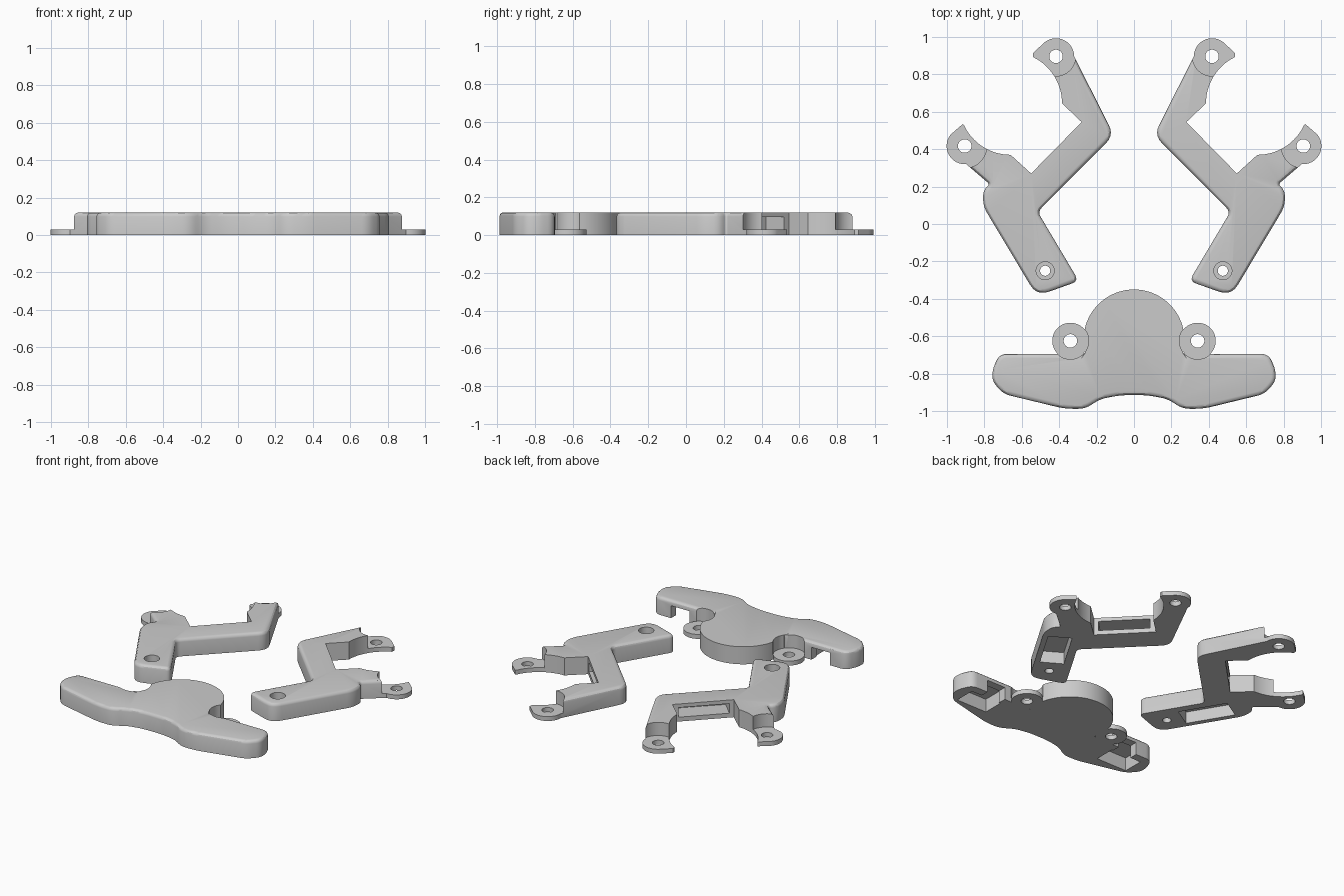
import bpy, bmesh
from math import cos, sin, radians
from mathutils import Vector

if "Cube" in bpy.data.objects:
    bpy.data.objects.remove(bpy.data.objects["Cube"])

HEIGHT, TAB, BEVEL = 0.12, 0.03, 0.022
ROOF = 0.09          # ceiling of the hollows underneath

grey = bpy.data.materials.new("plain_grey")
grey.use_nodes = True
grey.diffuse_color = (0.6, 0.6, 0.6, 1)
grey.node_tree.nodes["Principled BSDF"].inputs["Base Color"].default_value = (0.6, 0.6, 0.6, 1)


def arc(c, r, a0, a1, n=20):
    """Points along a circular arc, in degrees."""
    angles = [radians(a0 + (a1 - a0) * i / n) for i in range(n + 1)]
    return [(c[0] + r * cos(a), c[1] + r * sin(a)) for a in angles]


def rounded(start, corners, end, n=5):
    """Open chain whose corners (x, y, size) are eased into curves."""
    pts = [Vector(start)] + [Vector(c[:2]) for c in corners] + [Vector(end)]
    out = [pts[0]]
    for i, c in enumerate(corners, 1):
        p = pts[i]
        a = p + (pts[i - 1] - p).normalized() * c[2]
        b = p + (pts[i + 1] - p).normalized() * c[2]
        for k in range(n + 1):
            t = k / n
            q = a * (1 - t) ** 2 + p * 2 * t * (1 - t) + b * t * t
            if (q - out[-1]).length > 0.002:
                out.append(q)
    return [tuple(p) for p in out + [pts[-1]]]


def inset(chain, d):
    """Move a counter-clockwise chain inwards by d."""
    pts = [Vector(p) for p in chain]
    normals = []
    for a, b in zip(pts, pts[1:]):
        e = (b - a).normalized()
        normals.append(Vector((-e.y, e.x)))
    out = []
    for p, n0, n1 in zip(pts, normals[:1] + normals, normals + normals[-1:]):
        out.append(tuple(p + (n0 + n1) * (d / (1 + n0.dot(n1)))))
    return out


def loft(name, rings):
    """Closed solid from equal outlines stacked as (points, z)."""
    bm = bmesh.new()
    loops = [[bm.verts.new((p[0], p[1], z)) for p in pts] for pts, z in rings]
    bm.faces.new(loops[0][::-1])
    bm.faces.new(loops[-1])
    for low, top in zip(loops, loops[1:]):
        for i in range(len(low)):
            bm.faces.new((low[i - 1], low[i], top[i], top[i - 1]))
    bmesh.ops.recalc_face_normals(bm, faces=bm.faces)
    mesh = bpy.data.meshes.new(name)
    bm.to_mesh(mesh)
    bm.free()
    mesh.materials.append(grey)
    ob = bpy.data.objects.new(name, mesh)
    bpy.context.collection.objects.link(ob)
    return ob


def body(name, sharp, chain):
    """Solid whose top edge is rounded over along the chain only."""
    rings = [(sharp + chain, 0)]
    for a in (0, 30, 60, 90):
        d = BEVEL * (1 - cos(radians(a)))
        z = HEIGHT - BEVEL * (1 - sin(radians(a)))
        rings.append((sharp + inset(chain, d), z))
    return loft(name, rings)


def disc(c, r, z0, z1):
    pts = arc(c, r, 0, 352.5, 47)
    return loft("disc_tool", [(pts, z0), (pts, z1)])


def slab(u, u0, u1, v0, v1, z0, z1):
    """Box aligned to direction u in plan; v runs to the right of u."""
    u = Vector(u).normalized()
    v = Vector((u.y, -u.x))
    pts = [u * a + v * b for a, b in ((u0, v0), (u0, v1), (u1, v1), (u1, v0))]
    return loft("slab_tool", [(pts, z0), (pts, z1)])


def combine(ob, tool, operation='DIFFERENCE'):
    mod = ob.modifiers.new("combine", 'BOOLEAN')
    mod.operation, mod.solver, mod.object = operation, 'EXACT', tool
    bpy.context.view_layer.objects.active = ob
    bpy.ops.object.modifier_apply(modifier=mod.name)
    bpy.data.objects.remove(tool)


def finish(ob):
    bpy.ops.object.select_all(action='DESELECT')
    ob.select_set(True)
    bpy.context.view_layer.objects.active = ob
    bpy.ops.object.shade_smooth_by_angle(angle=radians(30))


# Base plate: wide bar with a domed back
dome = arc((0, -0.62), 0.27, -15, 195, 40)
half = [(-0.72, -0.695, 0.04), (-0.757, -0.78, 0.03), (-0.757, -0.84, 0.028),
        (-0.70, -0.908, 0.04), (-0.37, -0.988, 0.05), (-0.26, -0.988, 0.04),
        (-0.18, -0.935, 0.04), (-0.07, -0.915, 0.04)]
corners = half + [(-x, y, d) for x, y, d in reversed(half)]
base = body("base_plate", dome, rounded((-0.28, -0.695), corners, (0.28, -0.695)))

for s in (-1, 1):
    ear = (s * 0.34, -0.625)
    combine(base, disc(ear, 0.098, TAB, 0.2))
    combine(base, disc(ear, 0.097, 0, TAB), 'UNION')
    combine(base, disc(ear, 0.036, -0.1, 0.2))
    # hollow in the bar and its opening through the rear wall
    x0, x1 = sorted((s * 0.45, s * 0.68))
    combine(base, slab((0, 1), -0.89, -0.75, x0, x1, -0.1, ROOF))
    x0, x1 = sorted((s * 0.46, s * 0.6))
    combine(base, slab((0, 1), -0.80, -0.6, x0, x1, -0.1, ROOF - 0.005))
finish(base)

# Side bracket: angled leg, diagonal link and two eyed arms
ring = (0.66, 0.645)
low_eye, high_eye = (0.905, 0.417), (0.417, 0.896)
low_tip, high_tip = (0.915, 0.535), (0.54, 0.914)
sharp = (arc(low_eye, 0.097, -85, 40) + [low_tip]
         + arc(ring, 0.275, 335, 270)
         + [(0.55, 0.27), (0.28, 0.545)]
         + arc(ring, 0.275, 180, 116)
         + [high_tip] + arc(high_eye, 0.097, 45, 175))
leg = [(0.107, 0.475, 0.06), (0.515, 0.065, 0.03), (0.295, -0.305, 0.04),
       (0.52, -0.385, 0.07), (0.81, 0.1, 0.05), (0.805, 0.18, 0.028),
       (0.772, 0.213, 0.015)]
left = body("left_bracket", sharp, rounded((0.32, 0.896), leg, (0.897, 0.32)))

for eye, tip, r in ((low_eye, low_tip, 0.118), (high_eye, high_tip, 0.105)):
    combine(left, disc(eye, r, TAB, 0.2))
    combine(left, disc(tip, 0.06, TAB, 0.2))
    combine(left, disc(eye, 0.036, -0.1, 0.2))

# Screw hole with a counterbore
screw = (0.475, -0.25)
combine(left, disc(screw, 0.048, 0.06, 0.2))
combine(left, disc(screw, 0.027, -0.1, 0.2))

# Slot in the link's inner wall and hollow under the leg
combine(left, slab((1, -1), -0.15, 0.17, -0.7, -0.45, TAB, ROOF + 0.005))
combine(left, slab((0.513, 0.859), 0.13, 0.45, 0.46, 0.61, -0.1, ROOF - 0.01))
finish(left)

# Mirrored bracket
mesh = left.data.copy()
bm = bmesh.new()
bm.from_mesh(mesh)
bmesh.ops.scale(bm, vec=(-1, 1, 1), verts=bm.verts)
bmesh.ops.reverse_faces(bm, faces=bm.faces)
bm.to_mesh(mesh)
bm.free()
right = bpy.data.objects.new("right_bracket", mesh)
bpy.context.collection.objects.link(right)
finish(right)
